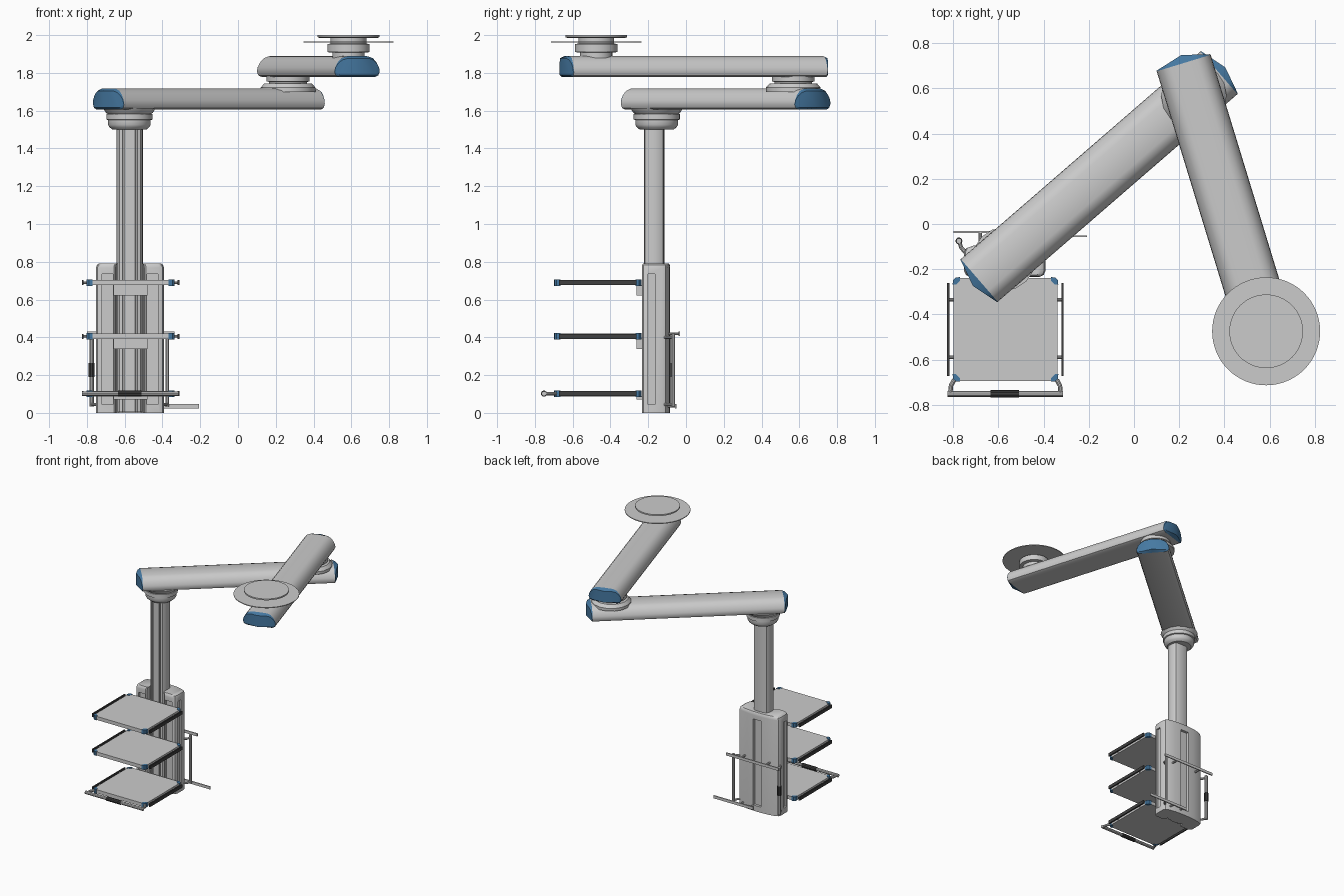
import bpy, bmesh, math
from mathutils import Vector

if "Cube" in bpy.data.objects:
    bpy.data.objects.remove(bpy.data.objects["Cube"])


def material(name, col):
    m = bpy.data.materials.new(name)
    m.diffuse_color = (*col, 1)
    m.use_nodes = True
    m.node_tree.nodes["Principled BSDF"].inputs["Base Color"].default_value = m.diffuse_color
    return m


BLUE = material("blue_trim", (0.06, 0.19, 0.36))
DARK = material("dark_plastic", (0.05, 0.05, 0.05))


def finish(ob, mat=None, angle=35):
    if mat:
        ob.data.materials.append(mat)
    bpy.ops.object.select_all(action='DESELECT')
    ob.select_set(True)
    bpy.context.view_layer.objects.active = ob
    bpy.ops.object.shade_smooth_by_angle(angle=math.radians(angle))
    return ob


def mesh(name, verts, faces, mat=None, loc=(0, 0, 0), rot=0):
    me = bpy.data.meshes.new(name)
    me.from_pydata(verts, [], faces)
    bm = bmesh.new()
    bm.from_mesh(me)
    bmesh.ops.recalc_face_normals(bm, faces=bm.faces)
    bm.to_mesh(me)
    bm.free()
    ob = bpy.data.objects.new(name, me)
    bpy.context.collection.objects.link(ob)
    ob.location, ob.rotation_euler = loc, (0, 0, rot)
    return finish(ob, mat)


def rings(name, levels, mat=None, loc=(0, 0, 0), rot=0):
    """Skin a list of equal-length vertex rings and close both ends."""
    n = len(levels[0])
    verts = [v for lv in levels for v in lv]
    faces = [(k * n + i, k * n + (i + 1) % n, (k + 1) * n + (i + 1) % n, (k + 1) * n + i)
             for k in range(len(levels) - 1) for i in range(n)]
    faces += [tuple(range(n)), tuple(range(len(verts) - n, len(verts)))]
    return mesh(name, verts, faces, mat, loc, rot)


def prism(name, pts, z0, z1, mat=None, loc=(0, 0, 0)):
    return rings(name, [[(x, y, z) for x, y in pts] for z in (z0, z1)], mat, loc)


def box(name, x0, x1, y0, y1, z0, z1, mat=None):
    return prism(name, [(x0, y0), (x1, y0), (x1, y1), (x0, y1)], z0, z1, mat)


def lathe(name, prof, x, y, n=48):
    return rings(name, [[(r * math.cos(2 * math.pi * i / n), r * math.sin(2 * math.pi * i / n), z)
                         for i in range(n)] for r, z in prof], loc=(x, y, 0))


def tube(name, pts, r, mat=None):
    cu = bpy.data.curves.new(name, 'CURVE')
    cu.dimensions, cu.bevel_depth, cu.bevel_resolution, cu.use_fill_caps = '3D', r, 3, True
    sp = cu.splines.new('POLY')
    sp.points.add(len(pts) - 1)
    for p, q in zip(sp.points, pts):
        p.co = (*q, 1)
    ob = bpy.data.objects.new(name, cu)
    bpy.context.collection.objects.link(ob)
    bpy.ops.object.select_all(action='DESELECT')
    ob.select_set(True)
    bpy.context.view_layer.objects.active = ob
    bpy.ops.object.convert(target='MESH')
    return finish(bpy.context.object, mat)


def mirrored(half):
    """Full outline from a half outline running from x=0 round to x=0."""
    return half + [(-x, y) for x, y in half[-2:0:-1]]


# Arms: rounded section with wedge-shaped blue end caps
HALF = [(0, 0), (.095, 0), (.117, .009), (.125, .028), (.122, .05), (.108, .078),
        (.088, .1), (.06, .111), (0, .112)]
SECTION = mirrored(HALF)
N, TOP = len(SECTION), len(HALF) - 1
LENGTH = 1.404


def arm(name, x, y, z, angle):
    rings(name, [[(t, u, w) for u, w in SECTION] for t in (0, LENGTH)], loc=(x, y, z), rot=angle)
    d = Vector((math.cos(angle), math.sin(angle)))
    verts = [(0, u, w) for u, w in SECTION]
    verts += [(.003 + .034 * (1 - abs(u) / .125), u * .99, .054 + (w - .054) * .8) for u, w in SECTION]
    faces = [(i, (i + 1) % N, N + (i + 1) % N, N + i) for i in range(N)]
    faces += [tuple(range(N, N + TOP + 1)), tuple(range(N + TOP, 2 * N)) + (N,)]
    for end, pos, a in (("start", 0, angle + math.pi), ("end", LENGTH, angle)):
        mesh(f"{name}_{end}_cap", verts, faces, BLUE, (x + d.x * pos, y + d.y * pos, z), a)


arm("lower_arm", -.685, -.25, 1.605, math.radians(40.9))
arm("upper_arm", .22, .7125, 1.777, math.radians(-73))

# Swivel joints and ceiling mount
lathe("column_joint", [(.09, 1.5), (.105, 1.512), (.113, 1.525), (.113, 1.55), (.122, 1.553),
                       (.122, 1.582), (.1, 1.585), (.1, 1.61)], -.575, -.155)
lathe("column_joint_collar", [(.11, 1.578), (.125, 1.59), (.14, 1.615)], -.575, -.155, 16)
lathe("elbow_base", [(.145, 1.7), (.145, 1.722), (.125, 1.745)], .265, .568, 16)
lathe("elbow_joint", [(.1, 1.74), (.1, 1.752), (.113, 1.755), (.113, 1.785)], .265, .568)
lathe("ceiling_joint", [(.085, 1.88), (.085, 1.907), (.112, 1.91), (.112, 1.953),
                        (.095, 1.955), (.095, 1.99)], .585, -.475)
lathe("ceiling_cover", [(.239, 1.961), (.239, 1.967)], .585, -.475, 64)
lathe("ceiling_plate", [(.15, 1.984), (.163, 1.989), (.163, 2.0)], .585, -.475, 64)

# Vertical column with a narrow front groove
CX = -.572
col = [(.0, -.222), (.028, -.222), (.03, -.212), (.037, -.212), (.039, -.221), (.055, -.216),
       (.066, -.2), (.07, -.17), (.066, -.14), (.055, -.123), (.035, -.116), (0, -.115)]
prism("column", mirrored(col), .005, 1.51, loc=(CX, 0, 0))

# Console body: front channel, curved back, softened top
body = [(0, -.198), (.072, -.198), (.076, -.226), (.085, -.234), (.155, -.234), (.172, -.226),
        (.18, -.208), (.18, -.125), (.172, -.108), (.14, -.096), (.09, -.088), (.045, -.085), (0, -.084)]
out = mirrored(body)
levels = []
for s, z in ((1, 0), (1, .768), (.97, .784), (.9, .792)):
    levels.append([(x * s, -.16 + (y + .16) * s, z) for x, y in out])
console = rings("console_body", levels, loc=(CX, 0, 0))


# Long slots cut into front, sides and back
def slot(x0, x1, y0, y1):
    c = box("slot_cutter", x0, x1, y0, y1, .045, .735)
    c.hide_render = True
    mod = console.modifiers.new("slot", 'BOOLEAN')
    mod.operation, mod.object, mod.solver = 'DIFFERENCE', c, 'EXACT'
    bpy.context.view_layer.objects.active = console
    bpy.ops.object.modifier_apply(modifier=mod.name)
    bpy.data.objects.remove(c)


for s in (-1, 1):
    a, b = sorted((CX + s * .09, CX + s * .148))
    slot(a, b, -.3, -.215)
    a, b = sorted((CX + s * .165, CX + s * .25))
    slot(a, b, -.202, -.163)
slot(CX - .035, CX + .035, -.105, 0)
finish(console)

# Shelves with blue corners, side rails and mounting brackets
X0, X1, Y0, Y1 = -.8, -.338, -.695, -.238
SX, SY = (X0 + X1) / 2, (Y0 + Y1) / 2
HX, HY = (X1 - X0) / 2, (Y1 - Y0) / 2
for k, z in enumerate((.102, .405, .69)):
    tag = ("lower", "middle", "upper")[k]
    c = .024
    prism(f"{tag}_shelf", [(-HX + c, -HY), (HX - c, -HY), (HX, -HY + c), (HX, HY - c),
                           (HX - c, HY), (-HX + c, HY), (-HX, HY - c), (-HX, -HY + c)],
          z - .014, z + .014, loc=(SX, SY, 0))
    for sx in (-1, 1):
        side = "left" if sx < 0 else "right"
        for sy in (-1, 1):
            pts = [(HX - .03, HY + .003), (HX - .01, HY + .001), (HX + .001, HY - .01),
                   (HX + .003, HY - .03), (HX - .012, HY - .03), (HX - .03, HY - .012)]
            prism(f"{tag}_shelf_{side}_corner", [(sx * x, sy * y) for x, y in pts],
                  z - .017, z + .017, BLUE, (SX, SY, 0))
        rx = SX + sx * (HX + .022)
        box(f"{tag}_{side}_rail", rx - .005, rx + .005, -.672, -.262, z - .013, z + .013, DARK)
        for y in (-.335, -.59):
            tube(f"{tag}_{side}_rail_post", [(SX + sx * (HX - .01), y, z), (rx + sx * .004, y, z)], .007)
    if k:
        box(f"{tag}_shelf_bracket", -.66, -.48, -.262, -.19, z - .068, z - .012)
    else:
        box("lower_shelf_bracket", -.66, -.48, -.262, -.19, z - .03, z - .012)

# Pull handle in front of the lower shelf
HZ = .102
tube("pull_handle", [(-.826, -.752, HZ), (-.314, -.752, HZ)], .013)
tube("pull_handle_grip", [(-.635, -.752, HZ), (-.51, -.752, HZ)], .0165, DARK)
for s in (-1, 1):
    tube("pull_handle_arm", [(SX + s * x, y, HZ) for x, y in
                             ((.218, -.685), (.23, -.695), (.241, -.715), (.245, -.752))], .01)

# Rear equipment rails and standoffs
box("rear_upper_rail", -.8, -.335, -.039, -.031, .408, .43)
box("rear_lower_rail", -.56, -.207, -.058, -.05, .024, .046)
for x in (-.68, -.46):
    tube("upper_rail_standoff", [(x, -.11, .419), (x, -.035, .419)], .008)
for x in (-.53, -.44):
    tube("lower_rail_standoff", [(x, -.11, .035), (x, -.054, .035)], .008)

# Rear upright posts, the left one with a dark grip
tube("right_upright", [(-.375, -.068, .035), (-.375, -.068, .42)], .01)
tube("left_upright", [(-.775, -.075, .035), (-.775, -.075, .415)], .012)
tube("left_upright_grip", [(-.775, -.075, .19), (-.775, -.075, .265)], .0155, DARK)
for z in (.045, .4):
    tube("left_upright_arm", [(-.775, -.075, z), (-.765, -.105, z), (-.745, -.127, z), (-.71, -.14, z)], .009)
    tube("right_upright_arm", [(-.375, -.068, z), (-.385, -.1, z), (-.42, -.125, z)], .008)
